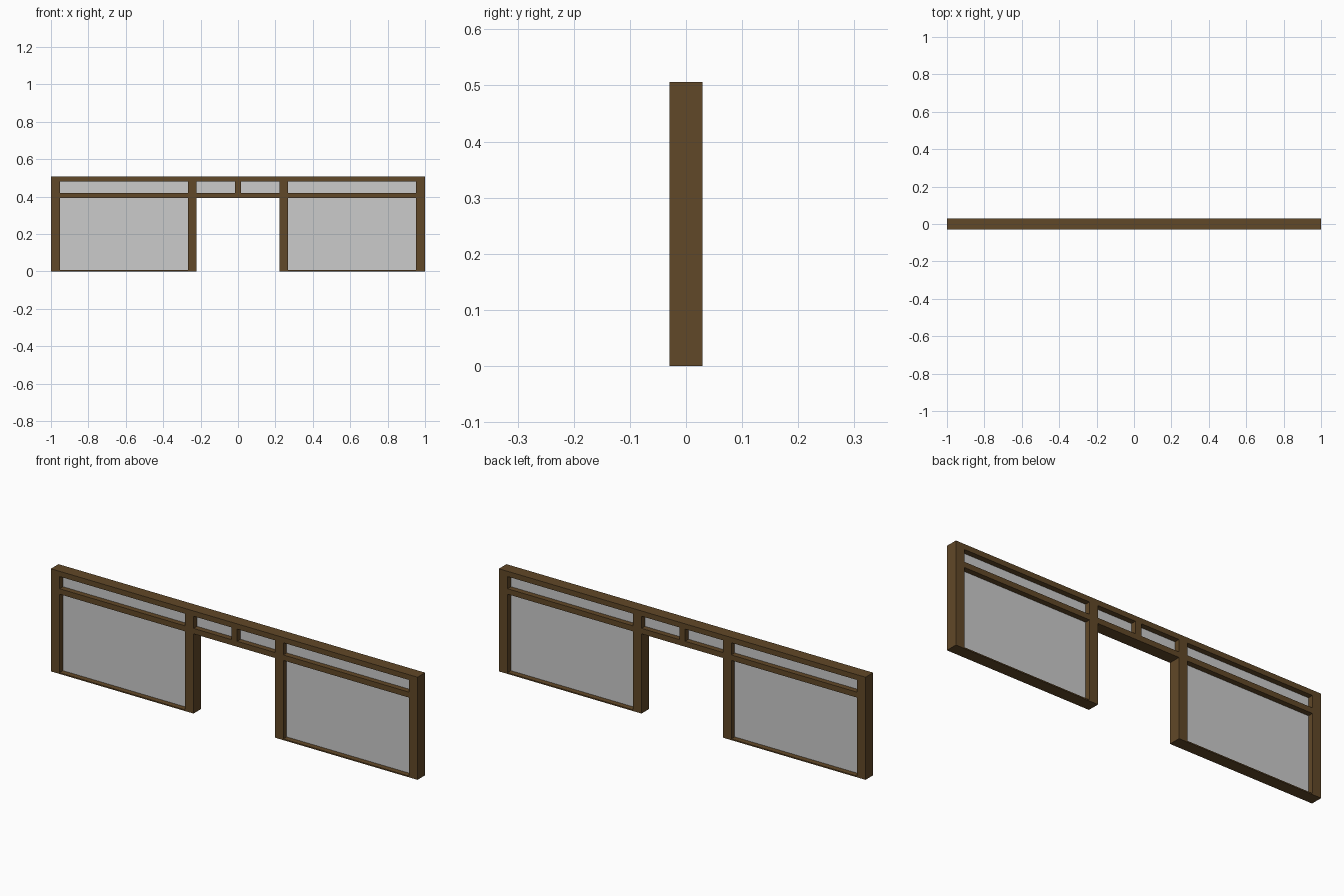
import bpy

if "Cube" in bpy.data.objects:
    bpy.data.objects.remove(bpy.data.objects["Cube"])

H, HALF_D = 0.506, 0.0295           # overall height, half depth
X_IN, X_OUT, X_JAMB, X_DOOR = 0.953, 1.0, 0.268, 0.222
Z_SILL, Z_R0, Z_R1, Z_TOP = 0.006, 0.393, 0.42, 0.48

wood = bpy.data.materials.new("brown_wood")
wood.diffuse_color = (0.12, 0.065, 0.021, 1)
wood.use_nodes = True
wood.node_tree.nodes["Principled BSDF"].inputs["Base Color"].default_value = wood.diffuse_color


def box(name, x0, x1, z0, z1, half_d=HALF_D, mat=wood):
    bpy.ops.mesh.primitive_cube_add(size=1, location=((x0 + x1) / 2, 0, (z0 + z1) / 2))
    o = bpy.context.object
    o.name = name
    o.scale = (abs(x1 - x0), half_d * 2, z1 - z0)
    bpy.ops.object.transform_apply(location=False, rotation=False, scale=True)
    if mat:
        o.data.materials.append(mat)
    return o


def pane(name, x0, x1, z0, z1):
    return box(name, x0, x1, z0, z1, 0.003, None)


# Full-width head, door lintel and short centre mullion
box("top_rail", -X_OUT, X_OUT, Z_TOP, H)
box("door_lintel", -X_DOOR, X_DOOR, Z_R0, Z_R1)
box("centre_mullion", -0.016, 0.016, Z_R1, Z_TOP)

# Mirrored posts, rails, sills and panes
for side, s in (("left", -1), ("right", 1)):
    box(f"{side}_outer_post", s * X_IN, s * X_OUT, 0, Z_TOP)
    box(f"{side}_door_post", s * X_DOOR, s * X_JAMB, 0, Z_TOP)
    box(f"{side}_transom_rail", s * X_JAMB, s * X_IN, Z_R0, Z_R1)
    box(f"{side}_sill", s * X_JAMB, s * X_IN, 0, Z_SILL)
    pane(f"{side}_window_pane", s * X_JAMB, s * X_IN, Z_SILL, Z_R0)
    pane(f"{side}_transom_pane", s * X_JAMB, s * X_IN, Z_R1, Z_TOP)
    pane(f"{side}_door_transom_pane", s * 0.016, s * X_DOOR, Z_R1, Z_TOP)
